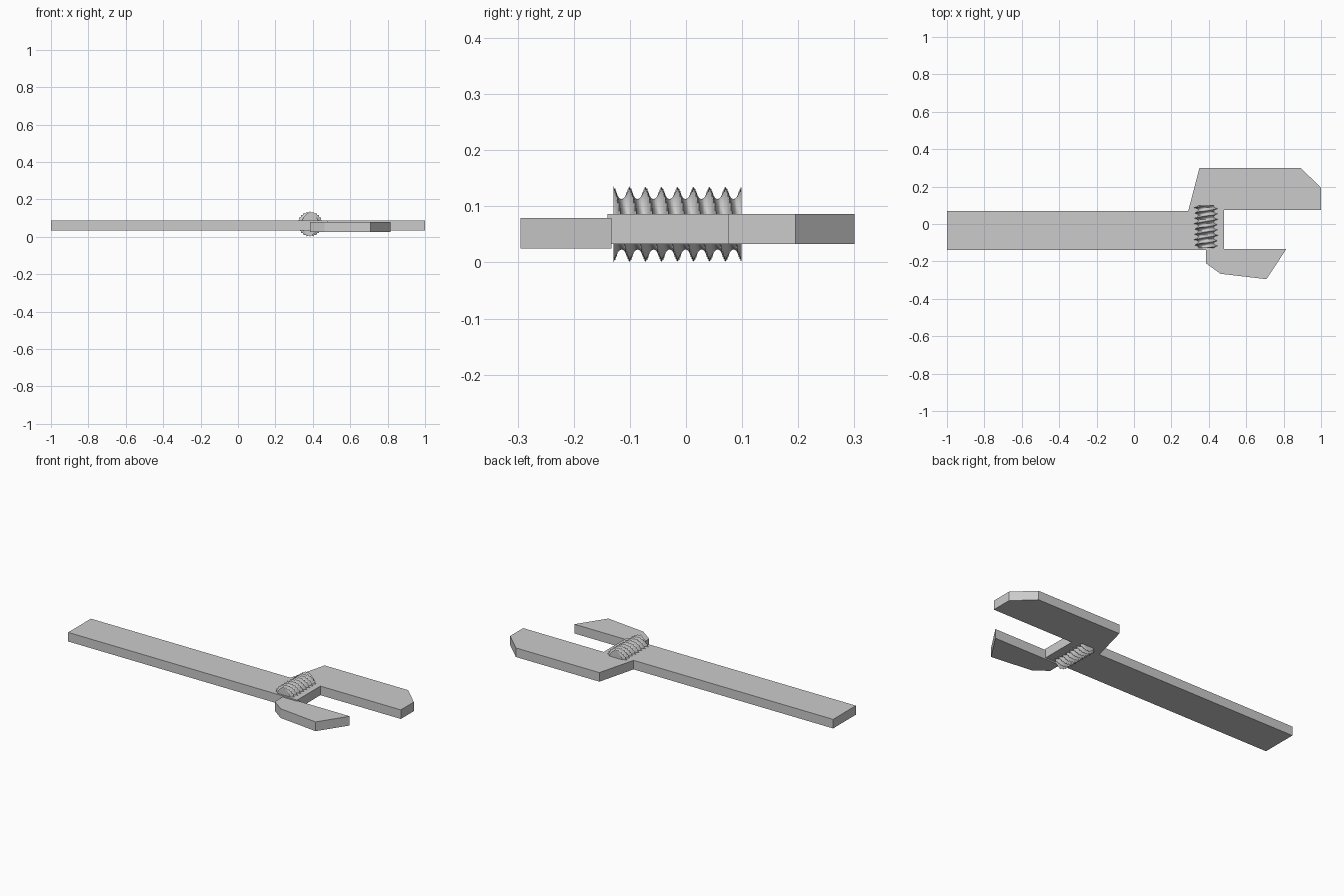
import bpy, bmesh
from math import sin, cos, pi, sqrt

if "Cube" in bpy.data.objects:
    bpy.data.objects.remove(bpy.data.objects["Cube"])


def finish(name, bm):
    bmesh.ops.recalc_face_normals(bm, faces=bm.faces)
    mesh = bpy.data.meshes.new(name)
    bm.to_mesh(mesh)
    bm.free()
    ob = bpy.data.objects.new(name, mesh)
    bpy.context.collection.objects.link(ob)
    return ob


def plate(name, outline, z0, z1):
    bm = bmesh.new()
    face = bm.faces.new([bm.verts.new((x, y, z0)) for x, y in outline])
    ext = bmesh.ops.extrude_face_region(bm, geom=[face])
    top = [v for v in ext["geom"] if isinstance(v, bmesh.types.BMVert)]
    bmesh.ops.translate(bm, verts=top, vec=(0, 0, z1 - z0))
    return finish(name, bm)


# Handle with the fixed upper jaw
plate("handle_and_fixed_jaw", [
    (-1, -0.14), (0.48, -0.14), (0.48, 0.075), (1, 0.075), (1, 0.195),
    (0.89, 0.30), (0.35, 0.30), (0.29, 0.07), (-1, 0.07)], 0.033, 0.086)

# Sliding lower jaw, set slightly lower than the handle
plate("sliding_jaw", [
    (0.385, -0.133), (0.385, -0.21), (0.462, -0.266), (0.708, -0.295),
    (0.815, -0.133)], 0.025, 0.079)

# Adjusting worm: two-start thread with scooped grooves between sharp crests
CX, CZ, Y0, Y1 = 0.385, 0.068, -0.129, 0.099
PITCH, CREST, DEPTH = (Y1 - Y0) / 8, 0.068, 0.023
SEGS, STEPS = 48, 96
bm = bmesh.new()
rings = []
for j in range(STEPS + 1):
    y = Y0 + (Y1 - Y0) * j / STEPS
    ring = []
    for i in range(SEGS):
        a = 2 * pi * i / SEGS
        t = ((y - Y0) / PITCH + 2 * (a - pi / 2) / (2 * pi)) % 1.0
        t = 0.0 if t > 1 - 1e-6 else t
        r = CREST - DEPTH * sqrt(max(0.0, 1 - (2 * t - 1) ** 2)) ** 1.4
        ring.append(bm.verts.new((CX + r * cos(a), y, CZ + r * sin(a))))
    rings.append(ring)
for lo, hi in zip(rings, rings[1:]):
    for i in range(SEGS):
        k = (i + 1) % SEGS
        bm.faces.new((lo[i], lo[k], hi[k], hi[i]))
bm.faces.new(rings[0])
bm.faces.new(rings[-1])
finish("adjusting_worm", bm)
